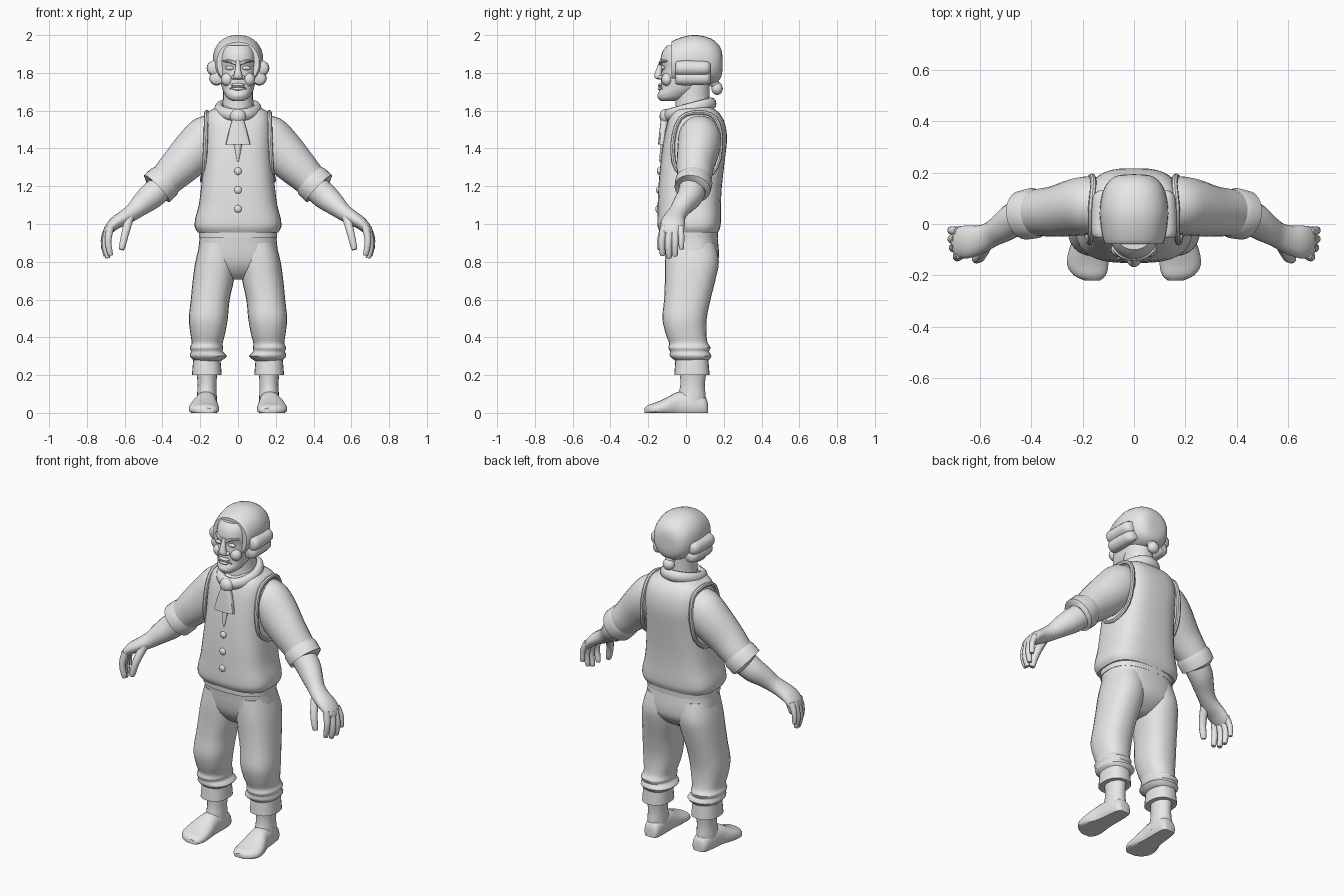
import bpy, bmesh, math
from mathutils import Vector

grey = bpy.data.materials.new("plain grey")
grey.diffuse_color = (0.8, 0.8, 0.8, 1)
X, Y, Z = Vector((1, 0, 0)), Vector((0, 1, 0)), Vector((0, 0, 1))


def finish(name, bm, mirror=False):
    bmesh.ops.recalc_face_normals(bm, faces=bm.faces)
    me = bpy.data.meshes.new(name)
    bm.to_mesh(me)
    bm.free()
    me.materials.append(grey)
    ob = bpy.data.objects.new(name, me)
    bpy.context.collection.objects.link(ob)
    if mirror:
        ob.modifiers.new("Mirror", 'MIRROR').use_mirror_merge = False
    return ob


def spline(secs, k, closed):
    """Catmull-Rom through the sections, k steps per span."""
    n, out = len(secs), []
    at = lambda i: secs[i % n] if closed else secs[max(0, min(n - 1, i))]
    for i in range(n if closed else n - 1):
        a, b, c, d = at(i - 1), at(i), at(i + 1), at(i + 2)
        for j in range(k):
            t = j / k
            out.append([0.5 * (2 * q + (r - p) * t + (2 * p - 5 * q + 4 * r - s) * t * t
                               + (3 * q - p - 3 * r + s) * t ** 3)
                        for p, q, r, s in zip(a, b, c, d)])
    return out if closed else out + [list(secs[-1])]


def loft(name, secs, ref=X, normal=None, n=20, p=2.0, k=3, closed=False,
         mirror=False, floor=None):
    """Skin sections (x, y, z, half size along ref, half size across)."""
    s = spline(secs, k, closed)
    m, bm, rings = len(s), bmesh.new(), []
    for i, (x, y, z, ra, rb) in enumerate(s):
        a = s[(i - 1) % m if closed else max(i - 1, 0)]
        b = s[(i + 1) % m if closed else min(i + 1, m - 1)]
        t = normal or (Vector(b[:3]) - Vector(a[:3])).normalized()
        u = (ref - t * ref.dot(t)).normalized()
        v = t.cross(u)
        ring = []
        for j in range(n):
            w = 2 * math.pi * j / n
            c, d = math.cos(w), math.sin(w)
            co = (Vector((x, y, z)) + u * ra * math.copysign(abs(c) ** (2 / p), c)
                  + v * rb * math.copysign(abs(d) ** (2 / p), d))
            if floor is not None:
                co.z = max(co.z, floor)
            ring.append(bm.verts.new(co))
        rings.append(ring)
    for i in range(m if closed else m - 1):
        r0, r1 = rings[i], rings[(i + 1) % m]
        for j in range(n):
            bm.faces.new((r0[j], r0[(j + 1) % n], r1[(j + 1) % n], r1[j]))
    if not closed:
        bm.faces.new(rings[0])
        bm.faces.new(rings[-1])
    return finish(name, bm, mirror)


def upright(name, rows, **kw):
    """Loft of level sections: (z, centre x, half width, front y, back y)."""
    return loft(name, [(cx, (f + b) / 2, z, w, (b - f) / 2) for z, cx, w, f, b in rows],
                normal=Z, **kw)


def ball(name, loc, size, mirror=False):
    bm = bmesh.new()
    bmesh.ops.create_uvsphere(bm, u_segments=16, v_segments=10, radius=1)
    for v in bm.verts:
        v.co = Vector([l + c * s for l, c, s in zip(loc, v.co, size)])
    return finish(name, bm, mirror)


# Waistcoat and waistband
upright("waistcoat", [
    (.955, 0, .213, -.135, .17), (.985, 0, .229, -.15, .182), (1.03, 0, .226, -.152, .185),
    (1.1, 0, .208, -.15, .185), (1.2, 0, .195, -.146, .19), (1.35, 0, .182, -.132, .207),
    (1.45, 0, .182, -.117, .217), (1.53, 0, .178, -.1, .207), (1.58, 0, .166, -.08, .182),
    (1.605, 0, .14, -.06, .155), (1.625, 0, .09, -.03, .12)], n=36, p=3)
upright("waistband", [(.925, 0, .207, -.128, .168), (.96, 0, .207, -.13, .17)], n=36, p=2.6, k=1)
loft("armhole_trim", [(x, y, z, .012, .012) for x, y, z in (
    (.168, -.03, 1.56), (.166, .07, 1.592), (.158, .155, 1.56), (.164, .185, 1.45),
    (.176, .16, 1.3), (.19, .06, 1.23), (.18, -.05, 1.29), (.172, -.07, 1.43))],
    ref=X, n=8, closed=True, mirror=True)
for i in range(3):
    ball("button", (0, -.15 + .004 * i, 1.08 + .1 * i), (.02, .012, .02))

# Collar, cravat and shirt opening
loft("collar", [(.1 * math.sin(a), .02 - .115 * math.cos(a), 1.607 - .03 * math.cos(a), .033, .026)
                for a in (math.tau * i / 12 for i in range(12))], ref=Z, n=12, closed=True)
ball("cravat_knot", (0, -.108, 1.57), (.043, .032, .04))
loft("cravat_fall", [(0, -.112, 1.56, .028, .02), (0, -.12, 1.5, .046, .02),
                     (0, -.13, 1.42, .066, .018)], normal=Z, n=16, p=3)
loft("shirt_opening", [(0, -.122, 1.43, .023, .012), (0, -.135, 1.33, .004, .008)],
     normal=Z, n=10, k=1)

# Trousers: seat, legs, bands
upright("trouser_seat", [
    (.95, 0, .203, -.124, .165), (.9, 0, .206, -.118, .17), (.85, 0, .211, -.113, .174),
    (.79, 0, .2, -.1, .168), (.74, 0, .14, -.07, .13), (.705, 0, .05, -.03, .08)], n=32, p=2.5)
upright("trouser_leg", [
    (.9, .105, .095, -.105, .155), (.8, .118, .108, -.112, .174), (.7, .131, .109, -.112, .155),
    (.6, .147, .103, -.116, .13), (.5, .157, .103, -.125, .11), (.42, .16, .092, -.108, .108),
    (.37, .163, .082, -.09, .115), (.345, .167, .088, -.094, .13), (.325, .165, .084, -.085, .122),
    (.3, .157, .098, -.085, .135), (.275, .16, .07, -.055, .115)], n=24, p=2.3, mirror=True)
upright("trouser_band", [(.285, .165, .072, -.056, .118), (.2, .165, .079, -.062, .125)],
        n=24, p=2.4, k=1, mirror=True)

# Ankles and shoes
upright("ankle", [(.23, .165, .056, -.035, .11), (.15, .164, .05, -.03, .1),
                  (.08, .165, .053, -.045, .105), (.03, .165, .055, -.06, .105)],
        n=20, mirror=True)
loft("shoe", [(cx, y, h * .35, w, h * .65) for y, cx, w, h in (
    (.116, .16, .03, .05), (.1, .162, .046, .085), (.04, .165, .055, .11), (-.04, .17, .06, .112),
    (-.1, .178, .075, .082), (-.16, .18, .08, .055), (-.2, .172, .062, .042), (-.22, .162, .03, .025))],
    ref=X, normal=Y, n=20, p=2.3, floor=0, mirror=True)

# Sleeves, cuffs and forearms
loft("sleeve", [(.09, .075, 1.49, .09, .09), (.15, .073, 1.46, .112, .122), (.21, .068, 1.405, .113, .122),
                (.3, .05, 1.315, .1, .107), (.37, .045, 1.245, .092, .092), (.415, .038, 1.2, .088, .084)],
     ref=Y, n=24, mirror=True)
loft("sleeve_cuff", [(.375, .044, 1.24, .09, .088), (.39, .042, 1.225, .099, .098),
                     (.43, .034, 1.187, .096, .098), (.432, .033, 1.185, .075, .075)],
     ref=Y, n=24, k=1, mirror=True)
loft("forearm", [(.4, .04, 1.2, .074, .07), (.46, .02, 1.147, .068, .07), (.51, -.013, 1.105, .058, .059),
                 (.555, -.04, 1.065, .05, .046), (.6, -.06, 1.035, .056, .04),
                 (.65, -.07, 1.005, .064, .034), (.685, -.07, .97, .06, .026), (.695, -.07, .95, .045, .018)],
     ref=Y, n=20, mirror=True)

# Fingers and thumb: root, middle, tip
for name, root, mid, tip, r in (
        ("index_finger", (.675, -.115, .985), (.688, -.128, .91), (.676, -.124, .84), .018),
        ("middle_finger", (.685, -.085, .98), (.702, -.092, .895), (.69, -.09, .826), .019),
        ("ring_finger", (.688, -.057, .98), (.708, -.058, .905), (.7, -.058, .836), .018),
        ("little_finger", (.685, -.03, .985), (.71, -.025, .93), (.712, -.024, .872), .016),
        ("thumb", (.575, -.08, 1.035), (.597, -.125, .95), (.615, -.137, .872), .021)):
    end = tuple(b + (b - a) * .1 for a, b in zip(mid, tip))
    loft(name, [(*root, r * 1.2, r * 1.2), (*mid, r, r), (*tip, r * .8, r * .8), (*end, r * .25, r * .25)],
         ref=Y, n=10, mirror=True)

# Neck and head
upright("neck", [(1.58, 0, .09, -.06, .13), (1.66, 0, .08, -.055, .125), (1.78, 0, .08, -.06, .125)])
upright("head", [
    (1.652, 0, .03, -.135, -.06), (1.665, 0, .055, -.147, -.01), (1.69, 0, .072, -.149, .04),
    (1.72, 0, .085, -.135, .08), (1.78, 0, .097, -.132, .12), (1.83, 0, .1, -.128, .12),
    (1.86, 0, .1, -.136, .12), (1.91, 0, .095, -.126, .12), (1.945, 0, .08, -.1, .1)], n=28, p=2.2)

# Face
loft("nose", [(0, -.128, 1.865, .012, .012), (0, -.142, 1.82, .015, .016), (0, -.147, 1.79, .022, .021),
              (0, -.143, 1.772, .026, .02), (0, -.138, 1.765, .012, .01)], normal=Z, n=14)
ball("nostril", (.024, -.134, 1.776), (.013, .014, .011), True)
loft("eyebrow", [(.01, -.137, 1.848, .009, .007), (.045, -.127, 1.862, .009, .009),
                 (.078, -.1, 1.862, .005, .006)], ref=Z, n=8, mirror=True)
ball("eyelid", (.043, -.12, 1.826), (.024, .011, .011), True)
ball("cheek", (.055, -.1, 1.765), (.035, .03, .035), True)
ball("upper_lip", (0, -.133, 1.737), (.036, .014, .009))
ball("lower_lip", (0, -.138, 1.716), (.03, .012, .009))
loft("mouth_corner", [(.0, -.143, 1.728, .004, .005), (.03, -.134, 1.725, .005, .006),
                      (.045, -.118, 1.71, .003, .004)], ref=Z, n=8, mirror=True)
ball("chin", (0, -.13, 1.68), (.038, .022, .022))

# Wig with side rolls and a tied tail
loft("wig", [(0, y, (a + b) / 2, w, (b - a) / 2) for y, w, a, b in (
    (-.078, .112, 1.745, 1.963), (-.06, .12, 1.738, 1.975), (0, .13, 1.735, 1.995),
    (.06, .133, 1.735, 2.0), (.13, .12, 1.738, 1.983), (.17, .095, 1.755, 1.952),
    (.188, .065, 1.785, 1.92), (.193, .03, 1.82, 1.885))], ref=X, normal=Y, n=32, p=2.2)
for z, x, r in ((1.825, .125, .04), (1.772, .113, .038)):
    loft("wig_roll", [(x - .006, -.055, z, r * .75, r * .75), (x, -.035, z, r, r), (x, .05, z, r, r),
                      (x, .11, z, r * .85, r * .9), (x - .01, .13, z, r * .55, r * .6)],
         ref=X, normal=Y, n=14, mirror=True)
ball("wig_tail", (0, .165, 1.717), (.036, .03, .034))
ball("wig_tie", (0, .15, 1.745), (.03, .028, .022))

# Smooth shading with crisp edges
bpy.ops.object.select_all(action='SELECT')
bpy.context.view_layer.objects.active = bpy.data.objects["waistcoat"]
bpy.ops.object.shade_smooth_by_angle(angle=math.radians(40))
